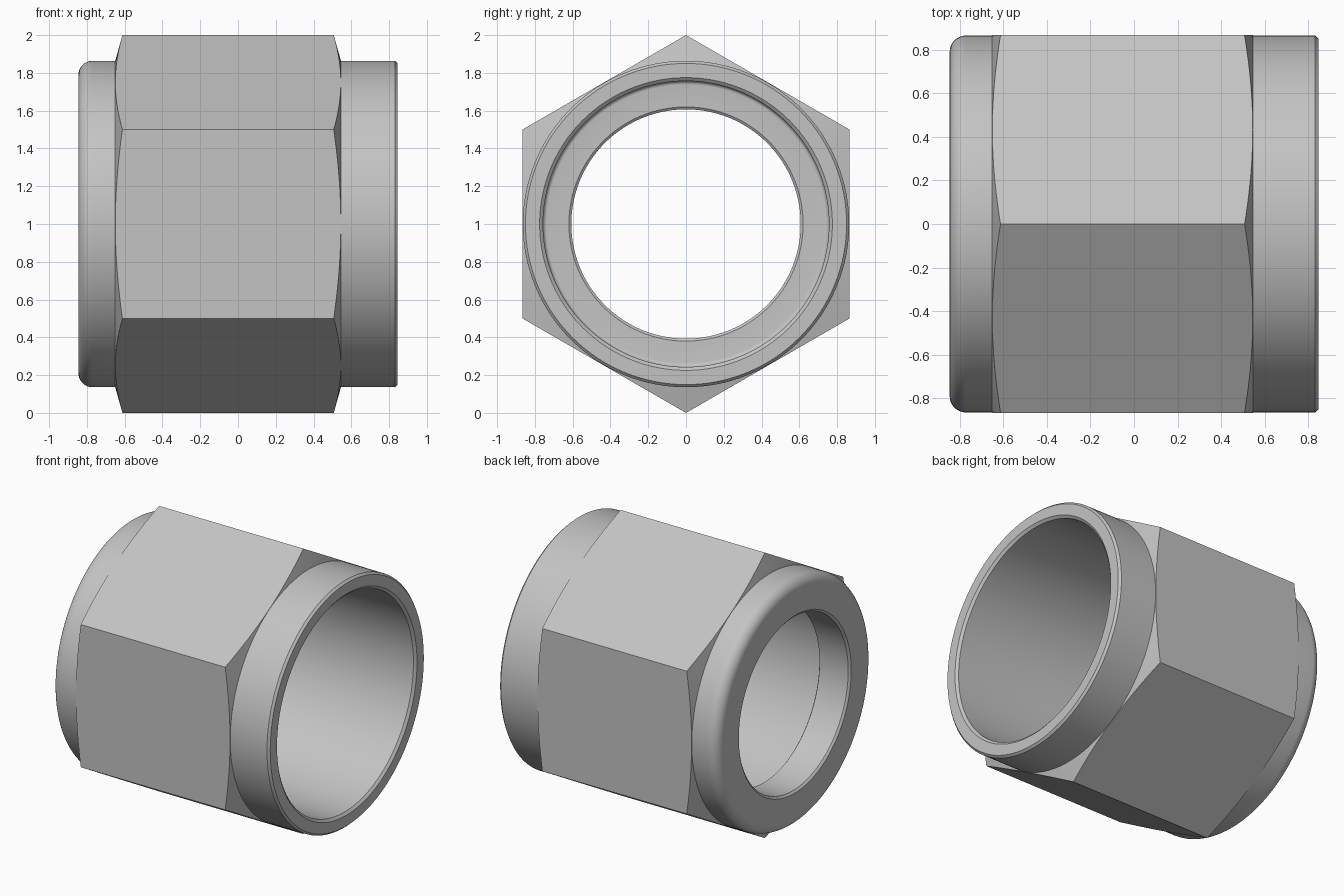
import bpy, bmesh
from math import sin, cos, pi, radians

SEGMENTS = 192
NECK = 0.864          # radius of the round collars
FLAT = 0.866          # hexagon centre-to-flat distance
SLOPE = 0.28          # axial drop of the corner chamfer per unit radius

cube = bpy.data.objects.get("Cube")
if cube:
    bpy.data.objects.remove(cube, do_unlink=True)


def make_material(name, rgb):
    mat = bpy.data.materials.new(name)
    mat.use_nodes = True
    color = (*rgb, 1.0)
    mat.diffuse_color = color
    mat.node_tree.nodes["Principled BSDF"].inputs["Base Color"].default_value = color
    return mat


def hex_radius(a):
    return FLAT / cos(a % (pi / 3) - pi / 6)


def round_ring(x, r):
    return lambda a: (x, r)


def hex_ring(x, side):
    # Hexagon outline pulled back along a cone, giving the curved chamfer edge
    return lambda a: (x - side * SLOPE * (hex_radius(a) - NECK), hex_radius(a))


def fillet(cx, cr, radius, start, end, steps):
    angles = [radians(start + (end - start) * i / steps) for i in range(steps + 1)]
    return [round_ring(cx + radius * cos(t), cr + radius * sin(t)) for t in angles]


def sweep(name, rings, mat):
    bm = bmesh.new()
    loops = []
    for ring in rings:
        loop = []
        for i in range(SEGMENTS):
            a = 2 * pi * i / SEGMENTS
            x, r = ring(a)
            loop.append(bm.verts.new((x, r * sin(a), 1 + r * cos(a))))
        loops.append(loop)
    for k, loop in enumerate(loops):
        after = loops[(k + 1) % len(loops)]
        for i in range(SEGMENTS):
            j = (i + 1) % SEGMENTS
            bm.faces.new((loop[i], loop[j], after[j], after[i]))
    bmesh.ops.recalc_face_normals(bm, faces=bm.faces)
    mesh = bpy.data.meshes.new(name)
    bm.to_mesh(mesh)
    bm.free()
    mesh.materials.append(mat)
    obj = bpy.data.objects.new(name, mesh)
    bpy.context.collection.objects.link(obj)
    bpy.ops.object.select_all(action="DESELECT")
    obj.select_set(True)
    bpy.context.view_layer.objects.active = obj
    bpy.ops.object.shade_smooth_by_angle(angle=radians(25))
    return obj


steel = make_material("grey_steel", (0.55, 0.55, 0.55))

# Rounded back collar
rings = fillet(-0.77, NECK - 0.075, 0.075, 180, 90, 12)
# Hexagonal grip with chamfered corners
rings += [round_ring(-0.65, NECK), hex_ring(-0.65, -1),
          hex_ring(0.545, 1), round_ring(0.545, NECK)]
# Front collar with a small outer and inner bevel
rings += [round_ring(0.83, NECK), round_ring(0.845, 0.85),
          round_ring(0.845, 0.775), round_ring(0.83, 0.757)]
# Wide bore, ending in a small fillet at the ledge
rings += fillet(-0.58, 0.737, 0.02, 90, 180, 5)
# Narrow bore through the back wall, bevelled at both ends
rings += [round_ring(-0.60, 0.62), round_ring(-0.61, 0.607),
          round_ring(-0.832, 0.607), round_ring(-0.845, 0.622)]

sweep("hex_coupling_nut", rings, steel)
